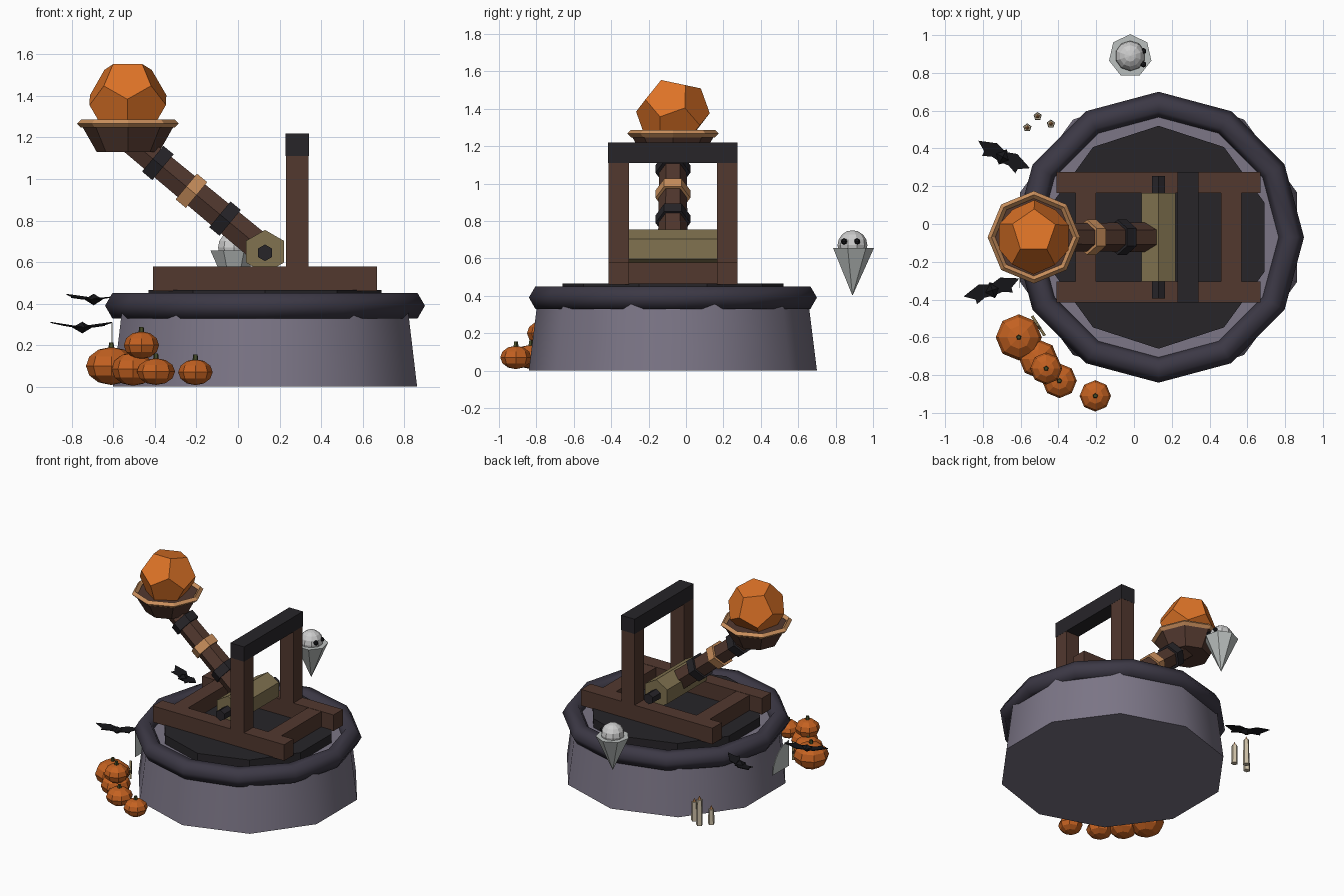
import bpy, bmesh, math
from mathutils import Matrix, Vector

if "Cube" in bpy.data.objects:
    bpy.data.objects.remove(bpy.data.objects["Cube"])

def mat(name, r, g, b):
    m = bpy.data.materials.new(name)
    m.diffuse_color = (r, g, b, 1)
    m.use_nodes = True
    m.node_tree.nodes["Principled BSDF"].inputs["Base Color"].default_value = m.diffuse_color
    return m

STONE = mat("stone", .20, .18, .24)
RIM = mat("dark_rim", .045, .04, .06)
DARK = mat("dark", .02, .018, .022)
WOOD = mat("wood", .085, .04, .028)
TAN = mat("copper", .60, .28, .11)
KHAKI = mat("rope", .22, .17, .08)
ORANGE = mat("orange", .72, .17, .02)
GOURD = mat("pumpkin", .55, .12, .015)
STEM = mat("stem", .06, .07, .02)
WHITE = mat("white", .75, .78, .76)
PALE = mat("pale", .50, .53, .52)
WAX = mat("wax", .60, .52, .38)
BLACK = mat("black", .008, .008, .01)

def finish(name, m, smooth=None):
    o = bpy.context.object
    o.name = name
    o.data.materials.append(m)
    if smooth:
        bpy.ops.object.shade_smooth_by_angle(angle=math.radians(smooth))
    return o

def box(name, x, y, z, m):
    bpy.ops.mesh.primitive_cube_add(size=1, location=(sum(x)/2, sum(y)/2, sum(z)/2))
    o = finish(name, m)
    o.scale = (x[1]-x[0], y[1]-y[0], z[1]-z[0])
    return o

def prism(name, n, r1, r2, a, b, m, smooth=None):
    """n-sided frustum from point a (radius r1) to point b (radius r2)"""
    a, b = Vector(a), Vector(b)
    d = b - a
    if abs(d.y) > 1e-4:
        rot = (-math.pi/2, 0, 0)
    else:
        rot = (0, math.atan2(d.x, d.z), 0)
    bpy.ops.mesh.primitive_cone_add(vertices=n, radius1=r1, radius2=r2, depth=d.length,
                                    location=(a+b)/2, rotation=rot)
    return finish(name, m, smooth)

def ball(name, c, r, m, seg=8, rings=6, sz=1, smooth=None):
    bpy.ops.mesh.primitive_uv_sphere_add(segments=seg, ring_count=rings, radius=r, location=c)
    o = finish(name, m, smooth)
    o.scale.z = sz
    return o

def mesh(name, verts, faces, m, matrix=Matrix()):
    me = bpy.data.meshes.new(name)
    me.from_pydata(verts, [], faces)
    me.transform(matrix)
    me.materials.append(m)
    o = bpy.data.objects.new(name, me)
    bpy.context.collection.objects.link(o)
    return o

CX, CY = .13, -.07

# Round stone base with rim and deck
prism("stone_base", 10, .77, .72, (CX, CY, 0), (CX, CY, .40), STONE, 40)
bpy.ops.mesh.primitive_torus_add(major_segments=12, minor_segments=6, major_radius=.70,
                                 minor_radius=.07, location=(CX, CY, .39))
finish("base_rim", RIM, 65)
prism("deck", 10, .59, .59, (CX, CY, .38), (CX, CY, .465), DARK)

# Timber frame: two rails, two cross pieces, two posts and a top beam
for s, tag in ((-1, "front"), (1, "back")):
    y = sorted((CY + s*.235, CY + s*.345))
    box(tag + "_rail", (-.41, .67), y, (.46, .58), WOOD)
    box(tag + "_post", (.23, .34), y, (.56, 1.145), WOOD)
for x, tag in ((-.255, "left"), (.515, "right")):
    box(tag + "_cross_piece", (x-.055, x+.055), (CY-.24, CY+.24), (.462, .578), WOOD)
box("top_beam", (.229, .341), (CY-.346, CY+.346), (1.11, 1.22), DARK)

# Roller and axle
prism("roller", 6, .105, .105, (CX, CY-.235, .65), (CX, CY+.235, .65), KHAKI)
prism("axle", 6, .04, .04, (CX, CY-.325, .645), (CX, CY+.325, .645), DARK)

# Throwing arm with bands
pivot = Vector((CX, CY, .65))
aim = Vector((-.77, 0, .638)).normalized()
prism("arm", 6, .08, .072, pivot, pivot + aim*.83, WOOD)
for d, m in ((.25, DARK), (.46, TAN), (.67, DARK)):
    prism("arm_band", 6, .093, .093, pivot + aim*(d-.032), pivot + aim*(d+.032), m)

# Bowl with rim
BX = -.53
prism("bowl", 8, .15, .225, (BX, CY, 1.13), (BX, CY, 1.262), WOOD)
bpy.ops.mesh.primitive_torus_add(major_segments=8, minor_segments=4, major_radius=.225,
                                 minor_radius=.02, location=(BX, CY, 1.267))
finish("bowl_rim", TAN)

# Faceted shot: dodecahedron as the hull of its corner points
p = (1 + 5**.5)/2
signs = (-1, 1)
pts = [(a, b, c) for a in signs for b in signs for c in signs]
for a in signs:
    for b in signs:
        u, v = a/p, b*p
        pts += [(0, u, v), (u, v, 0), (v, 0, u)]
bm = bmesh.new()
for q in pts:
    bm.verts.new(Vector(q).normalized()*.197)
bmesh.ops.convex_hull(bm, input=bm.verts)
bmesh.ops.dissolve_limit(bm, angle_limit=.05, verts=bm.verts, edges=bm.edges)
shot = mesh("shot", [], [], ORANGE)
bm.to_mesh(shot.data)
bm.free()
shot.data.transform(Matrix.Rotation(math.radians(-12), 4, 'X') @ Matrix.Rotation(.3, 4, 'Z')
                    @ Matrix.Rotation(-math.atan(1/p), 4, 'Y'))
shot.location = (BX, CY, 1.38)

# Pumpkin pile
for x, y, z, r, sz in ((-.61, -.60, .10, .122, .75), (-.505, -.715, .085, .103, .78),
                       (-.465, -.765, .20, .085, .78), (-.395, -.83, .073, .092, .70),
                       (-.205, -.91, .07, .083, .75)):
    ball("pumpkin", (x, y, z), r, GOURD, 8, 6, sz)
    top = z + r*sz
    prism("pumpkin_stem", 5, .016, .011, (x, y, top-.015), (x, y, top+.022), STEM)

# Ghost floating behind the base
GX, GY = -.02, .89
prism("ghost_body", 7, 0, .115, (GX, GY, .40), (GX, GY, .655), PALE)
ball("ghost_head", (GX, GY, .67), .08, WHITE, 10, 8)
for s in signs:
    ball("ghost_eye", (GX+.07, GY-.01 + s*.035, .69), .017, BLACK, 6, 4)

# Bats: diamond body and jagged wings
def bat(c, deg):
    M = Matrix.Translation(c) @ Matrix.Rotation(math.radians(deg), 4, 'Z')
    body = [(.05, 0, 0), (-.05, 0, 0), (0, .045, 0), (0, -.045, 0), (0, 0, .028), (0, 0, -.028)]
    mesh("bat_body", body, [(0, 2, 4), (2, 1, 4), (1, 3, 4), (3, 0, 4),
                            (2, 0, 5), (1, 2, 5), (3, 1, 5), (0, 3, 5)], BLACK, M)
    for s in signs:
        w = [(0, .03, 0), (.06, .05, .008), (.155, .015, .022),
             (.10, -.02, .008), (.10, -.045, .008), (.05, -.025, 0), (0, -.03, 0)]
        o = mesh("bat_wing", [(s*x, y, z) for x, y, z in w], [tuple(range(7))[::s]], BLACK, M)
        o.modifiers.new("thick", 'SOLIDIFY').thickness = .005

bat((-.695, .355, .42), -28)
bat((-.75, -.35, .285), 18)

# Candles with pointed flames
for x, y, h in ((-.565, .51, .11), (-.51, .57, .19), (-.44, .53, .14)):
    prism("candle", 5, .023, .020, (x, y, 0), (x, y, h), WAX)
    prism("flame", 5, .012, 0, (x, y, h), (x, y, h+.03), TAN)

# Small star tucked behind the pumpkins
star = []
for i in range(10):
    r = .065 if i % 2 == 0 else .03
    star.append((r*math.sin(i*math.pi/5), 0, r*math.cos(i*math.pi/5)))
o = mesh("star", star, [tuple(range(10))], KHAKI,
         Matrix.Translation((-.50, -.535, .13)) @ Matrix.Rotation(-1.0, 4, 'Z'))
o.modifiers.new("thick", 'SOLIDIFY').thickness = .015

# Quarter-round web on the left of the base
web = [(0, 0, 0)] + [(0, .19*math.sin(i*math.pi/10), .19*math.cos(i*math.pi/10)) for i in range(6)]
o = mesh("web", web, [tuple(range(7))], PALE, Matrix.Translation((-.61, -.34, .12)))
o.modifiers.new("thick", 'SOLIDIFY').thickness = .005
